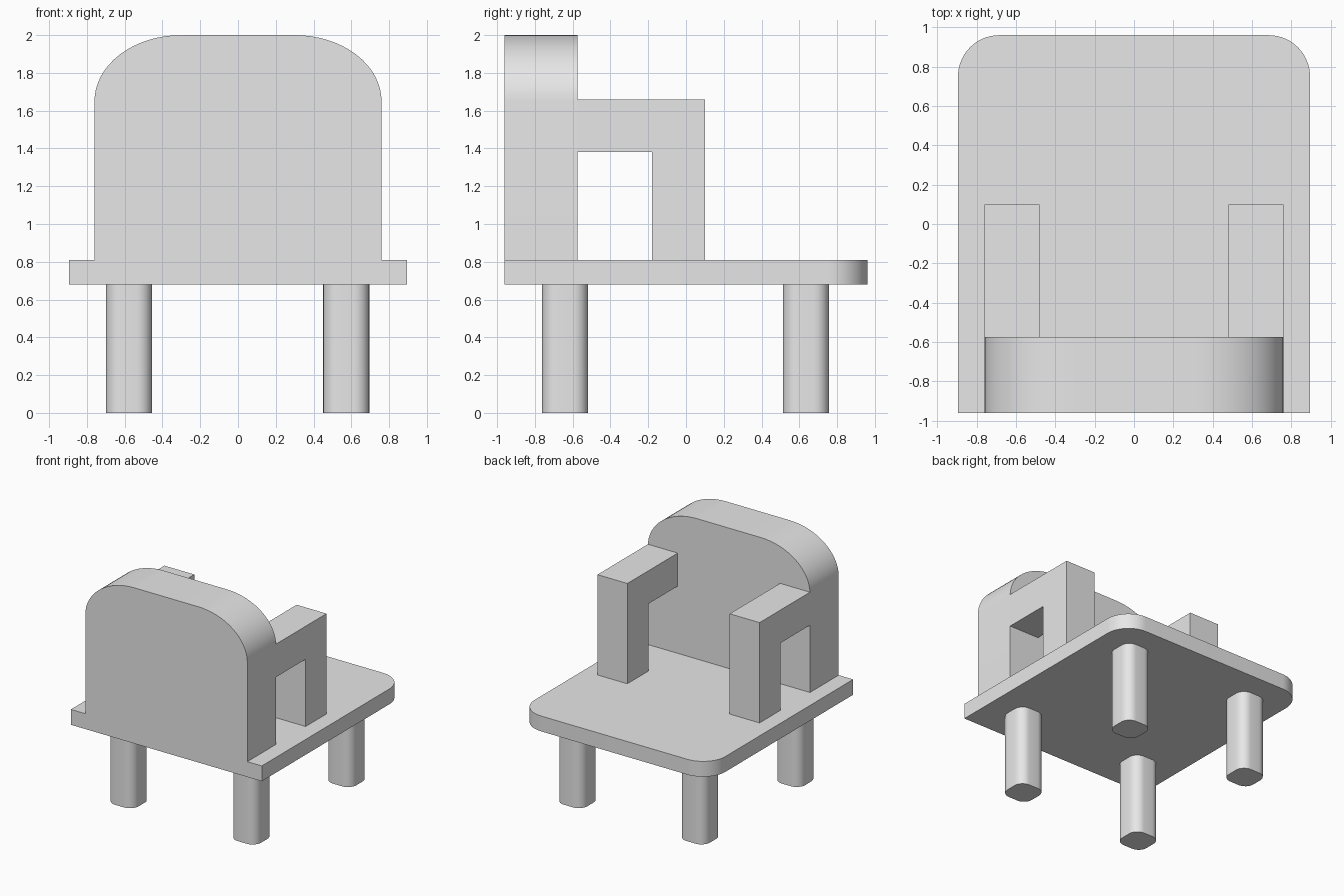
import bpy
import bmesh
from math import cos, sin, pi, radians
from mathutils import Vector

cube = bpy.data.objects.get("Cube")
if cube:
    bpy.data.objects.remove(cube, do_unlink=True)

# Single grey material
GREY = (0.8, 0.8, 0.8, 1)
grey = bpy.data.materials.new("plain grey")
grey.use_nodes = True
grey.diffuse_color = GREY
grey.node_tree.nodes["Principled BSDF"].inputs["Base Color"].default_value = GREY


def arc(cx, cy, rx, ry, start, steps=16):
    """Quarter ellipse, counter-clockwise from the start angle."""
    angles = [start + pi / 2 * i / steps for i in range(steps + 1)]
    return [(cx + rx * cos(a), cy + ry * sin(a)) for a in angles]


def extrude(name, outline, axis, low, high):
    """Extrude a 2D outline along an axis between two positions."""
    place = {"x": lambda p, d: (d, p[0], p[1]),
             "y": lambda p, d: (p[0], d, p[1]),
             "z": lambda p, d: (p[0], p[1], d)}[axis]
    direction = Vector(place((0, 0), high - low))
    bm = bmesh.new()
    face = bm.faces.new([bm.verts.new(place(p, low)) for p in outline])
    result = bmesh.ops.extrude_face_region(bm, geom=[face])
    moved = [g for g in result["geom"] if isinstance(g, bmesh.types.BMVert)]
    bmesh.ops.translate(bm, verts=moved, vec=direction)
    bmesh.ops.recalc_face_normals(bm, faces=bm.faces)
    mesh = bpy.data.meshes.new(name)
    bm.to_mesh(mesh)
    bm.free()
    mesh.materials.append(grey)
    obj = bpy.data.objects.new(name, mesh)
    bpy.context.collection.objects.link(obj)
    bpy.ops.object.select_all(action="DESELECT")
    obj.select_set(True)
    bpy.context.view_layer.objects.active = obj
    bpy.ops.object.shade_smooth_by_angle(angle=radians(30))
    return obj


# Seat slab, rounded at the two corners on the sitting side
seat_outline = ([(-0.895, -0.96), (0.895, -0.96)]
                + arc(0.685, 0.75, 0.21, 0.21, 0)
                + arc(-0.685, 0.75, 0.21, 0.21, pi / 2))
extrude("seat", seat_outline, "z", 0.68, 0.81)

# Backrest with elliptical shoulders
back_outline = ([(-0.76, 0.81), (0.76, 0.81)]
                + arc(0.3, 1.65, 0.46, 0.35, 0)
                + arc(-0.3, 1.65, 0.46, 0.35, pi / 2))
extrude("backrest", back_outline, "y", -0.96, -0.575)

# Armrests, each a beam and post in one L-shaped profile
arm_outline = [(-0.575, 1.38), (-0.18, 1.38), (-0.18, 0.81),
               (0.1, 0.81), (0.1, 1.66), (-0.575, 1.66)]
for side, sign in (("left", 1), ("right", -1)):
    low, high = sorted((sign * 0.48, sign * 0.76))
    extrude(f"{side}_armrest", arm_outline, "x", low, high)

# Legs with rounded square cross-sections
HALF, RADIUS = 0.122, 0.08
INNER = HALF - RADIUS
for end, y in (("front", -0.64), ("back", 0.635)):
    for side, x in (("left", 0.573), ("right", -0.577)):
        outline = []
        for i, (sx, sy) in enumerate(((1, 1), (-1, 1), (-1, -1), (1, -1))):
            outline += arc(x + sx * INNER, y + sy * INNER,
                           RADIUS, RADIUS, i * pi / 2, 8)
        extrude(f"{end}_{side}_leg", outline, "z", 0, 0.68)
